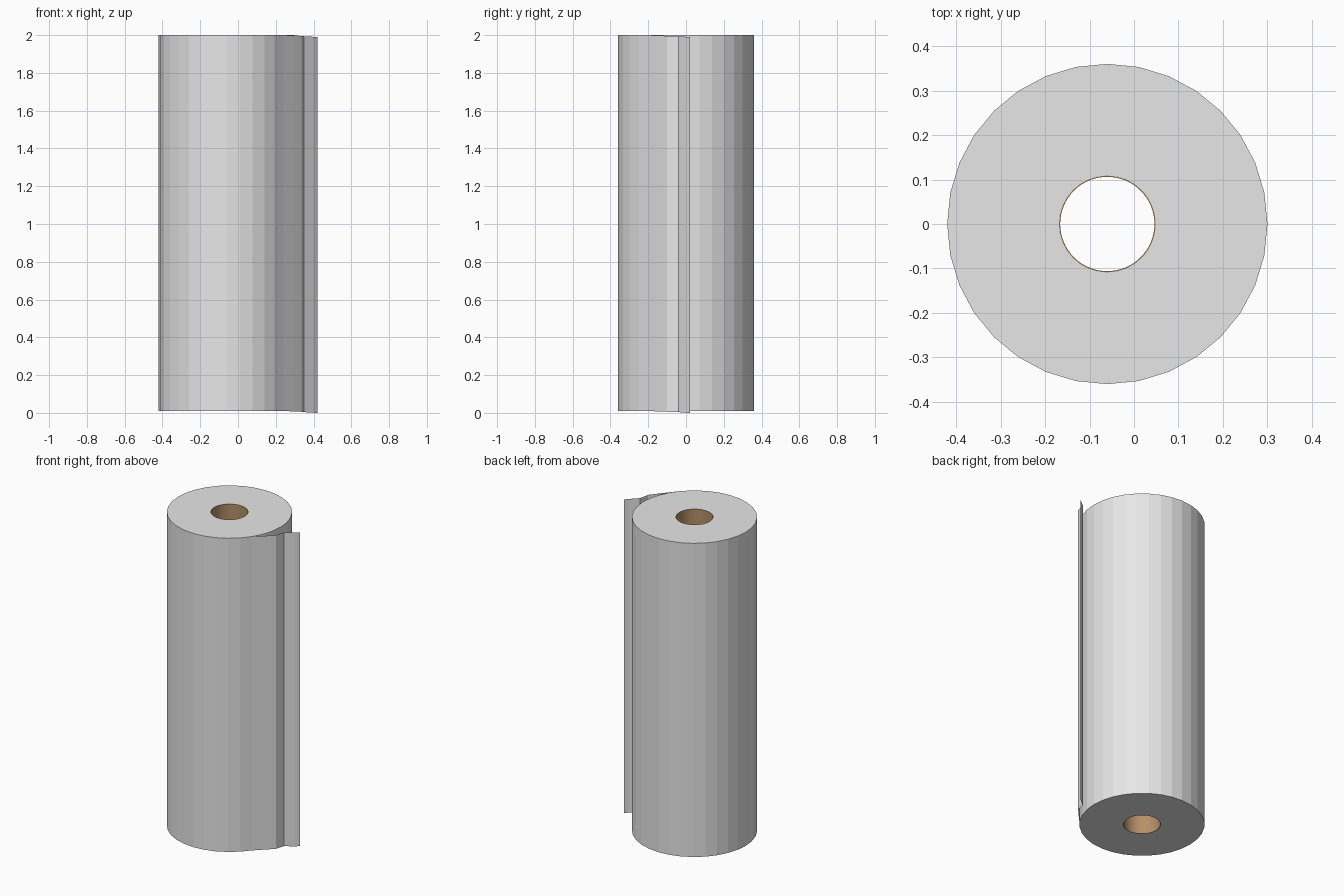
import bpy, bmesh
from math import cos, sin, tau

CENTRE_X = -0.06
BOTTOM, TOP = 0.01, 2.0

cube = bpy.data.objects.get("Cube")
if cube:
    bpy.data.objects.remove(cube, do_unlink=True)


def make_material(name, rgb):
    mat = bpy.data.materials.new(name)
    mat.use_nodes = True
    mat.diffuse_color = (*rgb, 1)
    mat.node_tree.nodes["Principled BSDF"].inputs["Base Color"].default_value = (*rgb, 1)
    return mat


def make_object(name, bm, mat):
    mesh = bpy.data.meshes.new(name)
    bm.to_mesh(mesh)
    bm.free()
    mesh.materials.append(mat)
    obj = bpy.data.objects.new(name, mesh)
    bpy.context.collection.objects.link(obj)
    return obj


def ring_solid(name, outer, inner, sides, mat):
    """Hollow cylinder, made by sweeping a rectangular section round the axis."""
    bm = bmesh.new()
    section = [(outer, BOTTOM), (outer, TOP), (inner, TOP), (inner, BOTTOM)]
    loops = []
    for i in range(sides):
        a = tau * i / sides
        loops.append([bm.verts.new((CENTRE_X + r * cos(a), r * sin(a), z)) for r, z in section])
    for i in range(sides):
        here, after = loops[i], loops[(i + 1) % sides]
        for j in range(4):
            k = (j + 1) % 4
            bm.faces.new((here[j], after[j], after[k], here[k]))
    bmesh.ops.recalc_face_normals(bm, faces=bm.faces)
    return make_object(name, bm, mat)


paper = make_material("white paper", (0.8, 0.8, 0.8))
card = make_material("brown cardboard", (0.46, 0.28, 0.14))

# Wound paper, faceted on the outside
ring_solid("paper_roll", 0.36, 0.109, 32, paper)

# Cardboard core, smooth
core = ring_solid("cardboard_core", 0.109, 0.106, 64, card)
bpy.context.view_layer.objects.active = core
core.select_set(True)
bpy.ops.object.shade_smooth_by_angle()

# Loose end of the paper: a single thin sheet that peels off and sags a little
path = [(0.195, -0.255, 0), (0.24, -0.203, 0), (0.29, -0.15, 0.002), (0.335, -0.1, 0.004),
        (0.35, -0.04, 0.006), (0.4, 0.0, 0.009), (0.42, 0.02, 0.01)]
bm = bmesh.new()
columns = [[bm.verts.new((x, y, z - sag)) for z in (BOTTOM, TOP)] for x, y, sag in path]
for (a, b), (c, d) in zip(columns, columns[1:]):
    bm.faces.new((a, c, d, b))
make_object("loose_sheet", bm, paper)
